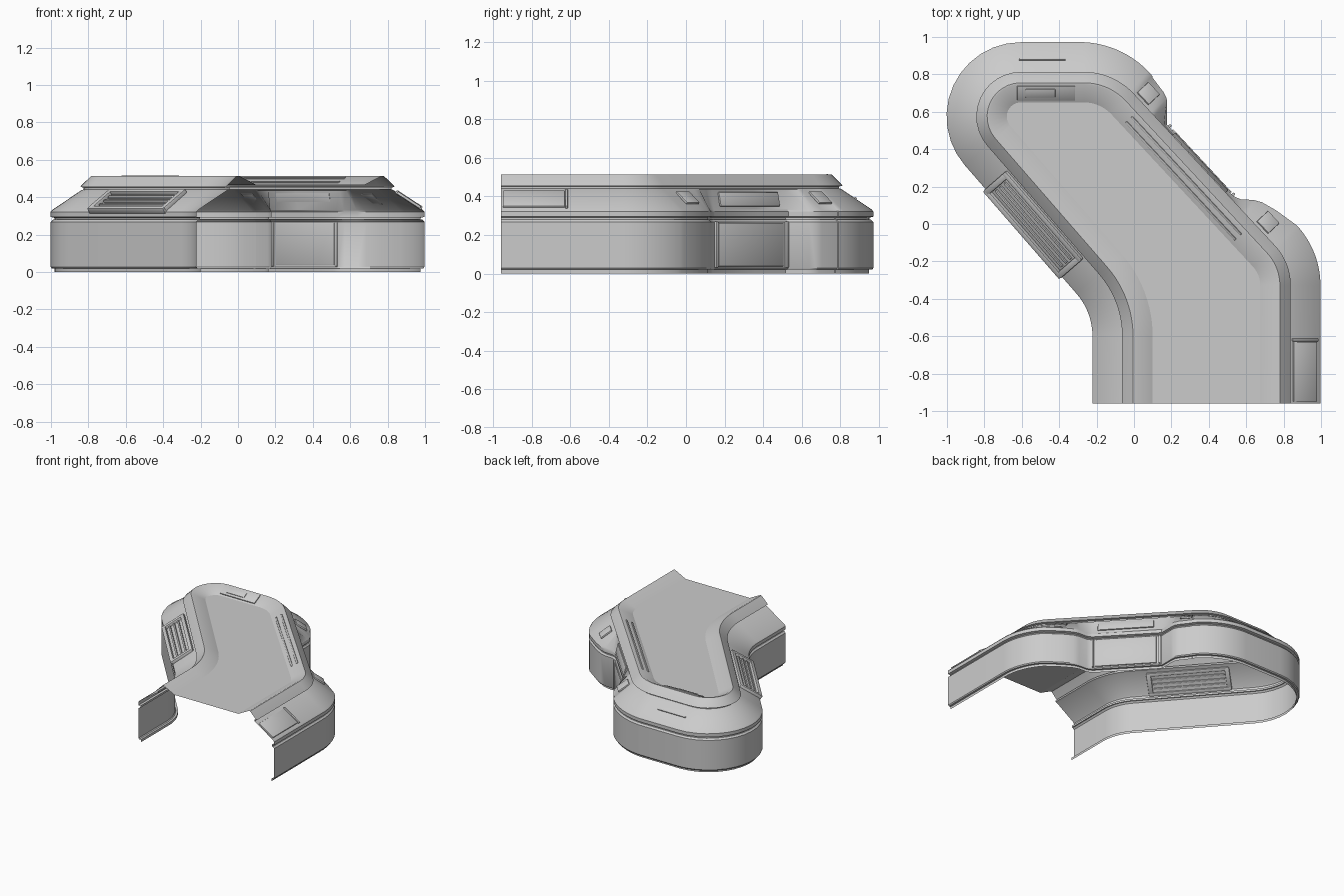
import bpy, bmesh, math
from mathutils import Vector, Matrix

if "Cube" in bpy.data.objects:
    bpy.data.objects.remove(bpy.data.objects["Cube"])

# Deck outline: corner x, y and fillet radius, from left open end round to right open end
CORNERS = [(0.10, -0.96, 0), (0.10, -0.35, 0.67), (-0.77, 0.65, 0.075),
           (-0.18, 0.65, 0.20), (0.675, -0.27, 0.15), (0.675, -0.96, 0)]
# Overhang of the outer wall along the right diagonal (distance, overhang): bulge, recess, bulge
BULGES = [(0.09, 0.295), (0.19, 0.285), (0.225, 0.275), (0.25, 0.255), (0.33, 0.18),
          (0.55, 0.18), (0.85, 0.18), (0.89, 0.197), (0.94, 0.245), (0.98, 0.27), (1.06, 0.295)]
OVER, SEG = 0.322, 12
P = [Vector(c[:2]) for c in CORNERS]


def left_of(v):
    return Vector((-v.y, v.x))


def build_path():
    """List of (deck point, outward normal, overhang)."""
    path = []
    for i, (x, y, r) in enumerate(CORNERS):
        if i in (0, len(P) - 1):
            d = (P[1] - P[0] if i == 0 else P[-1] - P[-2]).normalized()
            path.append((P[i], left_of(d), OVER))
            continue
        a = (P[i] - P[i - 1]).normalized()
        b = (P[i + 1] - P[i]).normalized()
        turn = math.atan2(a.x * b.y - a.y * b.x, a.dot(b))
        side = 1 if turn > 0 else -1
        start = P[i] - a * r * math.tan(abs(turn) / 2)
        centre = start + left_of(a) * r * side
        for k in range(SEG + 1):
            n = left_of(a)
            n.rotate(Matrix.Rotation(turn * k / SEG, 2))
            over = OVER - (0.022 * k / SEG if i == 3 else 0)
            path.append((centre - n * r * side, n, over))
        if i == 3:
            for s, over in BULGES:
                path.append((P[i] + b * s, left_of(b), over))
    return path


PATH = build_path()


def finish(name, bm, angle=30):
    me = bpy.data.meshes.new(name)
    bm.to_mesh(me)
    bm.free()
    ob = bpy.data.objects.new(name, me)
    bpy.context.collection.objects.link(ob)
    bpy.ops.object.select_all(action='DESELECT')
    ob.select_set(True)
    bpy.context.view_layer.objects.active = ob
    bpy.ops.object.shade_smooth_by_angle(angle=math.radians(angle))
    return ob


def sweep(name, profile):
    """Profile entries: (share of overhang, extra offset, height)."""
    bm = bmesh.new()
    rows = [[bm.verts.new((*(p + n * (k * o + off)), z)) for k, off, z in profile]
            for p, n, o in PATH]
    for r, s in zip(rows, rows[1:]):
        for j in range(len(profile) - 1):
            bm.faces.new((r[j], r[j + 1], s[j + 1], s[j]))
    return finish(name, bm)


# Main shell
sweep("lower_wall", [(1, -0.022, 0), (1, -0.022, 0.02), (1, -0.006, 0.02), (1, 0, 0.028),
                     (1, 0, 0.268), (1, -0.012, 0.28), (1, -0.02, 0.28), (1, -0.02, 0.295)])
sweep("sloped_shoulder", [(1, -0.02, 0.29), (1, 0, 0.295), (1, 0, 0.322), (1, -0.008, 0.332),
                          (0, 0.158, 0.437), (0, 0.145, 0.442), (0, 0.145, 0.455)])
sweep("top_rim", [(0, 0.145, 0.452), (0, 0.163, 0.455), (0, 0.157, 0.463), (0, 0.105, 0.514),
                  (0, 0.095, 0.514), (0, 0.0, 0.465)])

# Flat deck
bm = bmesh.new()
bm.faces.new([bm.verts.new((*p, 0.465)) for p, n, o in reversed(PATH)])
finish("deck", bm)


def panel(name, side, s, d, z, size, tilt=0.0, bevel=0.006):
    """Box laid on a straight side: s along it, d outward, z up, tilt from flat in degrees."""
    t = (P[side + 1] - P[side]).normalized()
    n = left_of(t).to_3d()
    a = math.radians(tilt)
    up = Vector((0, 0, 1))
    u = -n * math.cos(a) + up * math.sin(a)
    w = n * math.sin(a) + up * math.cos(a)
    m = Matrix((-t.to_3d(), u, w)).transposed().to_4x4()
    m.translation = (P[side] + t * s + left_of(t) * d).to_3d() + up * z
    bm = bmesh.new()
    bmesh.ops.create_cube(bm, size=1, matrix=m @ Matrix.Diagonal((*size, 1)))
    bmesh.ops.bevel(bm, geom=bm.edges[:], offset=min(bevel, min(size) * 0.3),
                    segments=2, affect='EDGES', profile=0.5)
    return finish(name, bm)


def on_slope(d):
    return 0.44 - (d - 0.155) * 0.66


LEFT, BACK, RIGHT, END = 1, 2, 3, 4
TILT = 33

# Louvred vent on the left shoulder
for d in (0.185, 0.322):
    panel("vent_rail", LEFT, 0.68, d, on_slope(d) + 0.004, (0.62, 0.03, 0.035), TILT)
for s in (0.385, 0.975):
    panel("vent_end", LEFT, s, 0.252, on_slope(0.252) + 0.004, (0.035, 0.18, 0.035), TILT)
for d in (0.222, 0.253, 0.284):
    panel("vent_louvre", LEFT, 0.68, d, on_slope(d) + 0.002, (0.54, 0.014, 0.02), TILT)

# Back lamp housing and slot
panel("lamp_plate", BACK, 0.30, 0.05, 0.493, (0.31, 0.085, 0.012), -27)
panel("lamp_lens", BACK, 0.27, 0.05, 0.497, (0.16, 0.05, 0.014), -27)
panel("back_slot_trim", BACK, 0.28, 0.23, on_slope(0.23), (0.25, 0.012, 0.012), TILT)

# Long strips along the right rim
for d in (0.03, 0.07):
    panel("rim_strip", RIGHT, 0.60, d, 0.465 + d * 0.52, (0.86, 0.014, 0.012), -27)

# Recessed side panel with its edge posts
panel("recess_panel", RIGHT, 0.60, 0.182, 0.15, (0.46, 0.225, 0.012), 90)
panel("recess_shoulder_panel", RIGHT, 0.60, 0.17, 0.385, (0.42, 0.075, 0.012), 77)
for s in (0.345, 0.845):
    panel("recess_post", RIGHT, s, 0.185, 0.15, (0.015, 0.24, 0.02), 90)

# Cover plates on the right end shoulder and the two bulges
panel("end_cover", END, 0.52, 0.238, on_slope(0.238), (0.32, 0.15, 0.016), TILT)
panel("end_cover_strap", END, 0.35, 0.238, on_slope(0.238), (0.015, 0.165, 0.022), TILT)
panel("front_bulge_plate", RIGHT, 1.08, 0.22, 0.393, (0.09, 0.10, 0.014), 36)
panel("rear_bulge_plate", RIGHT, 0.14, 0.22, 0.393, (0.09, 0.10, 0.014), 36)
